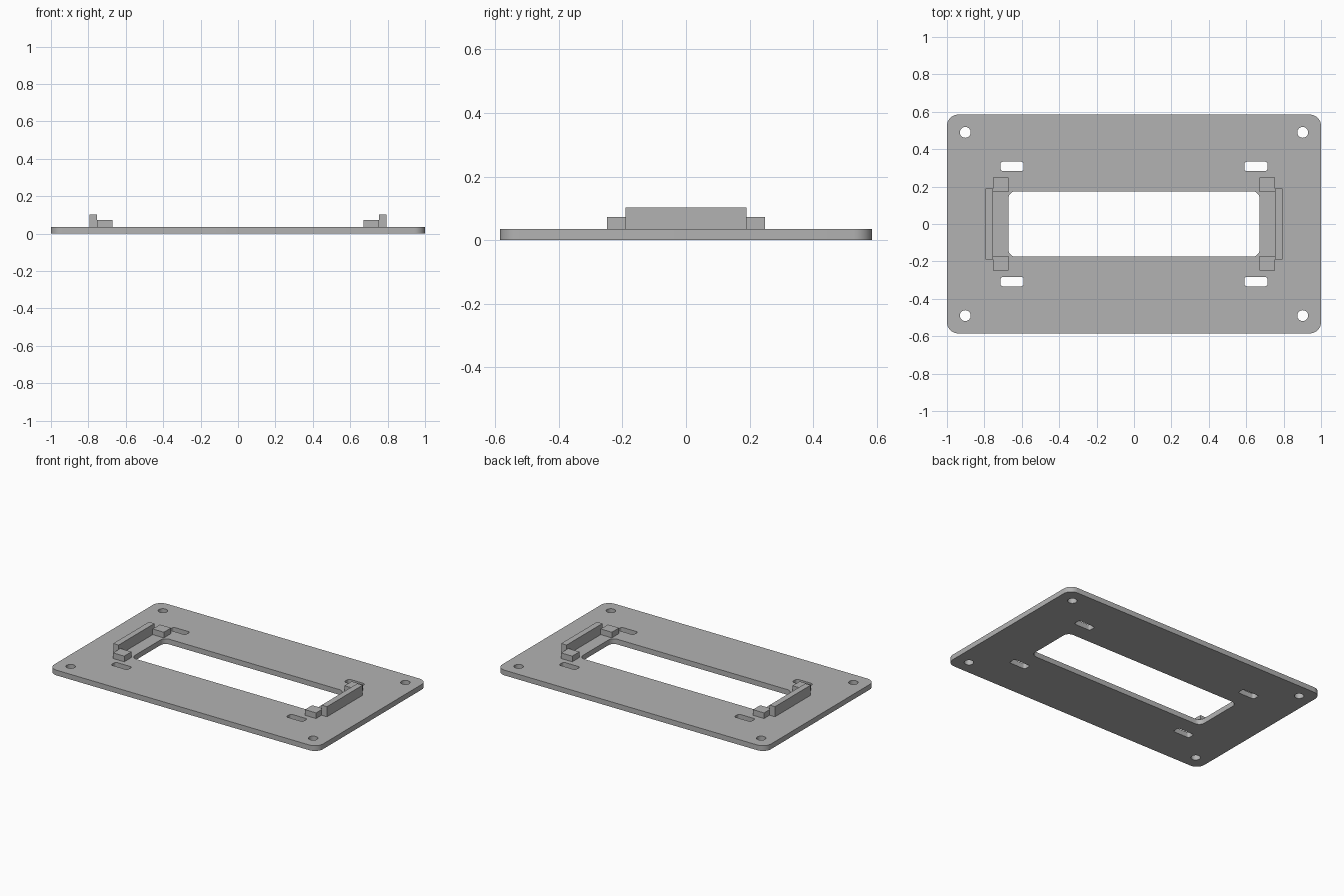
import bpy
import bmesh
from math import cos, sin, pi, radians

cube = bpy.data.objects.get("Cube")
if cube:
    bpy.data.objects.remove(cube, do_unlink=True)

grey = bpy.data.materials.new("plain grey")
grey.use_nodes = True
COLOUR = (0.45, 0.45, 0.45, 1)
grey.diffuse_color = COLOUR
grey.node_tree.nodes["Principled BSDF"].inputs["Base Color"].default_value = COLOUR

THICK = 0.035


def rounded_rect(cx, cy, hx, hy, r, steps=8):
    """Outline of a rectangle with rounded corners."""
    pts = []
    for k, (sx, sy) in enumerate([(1, 1), (-1, 1), (-1, -1), (1, -1)]):
        for i in range(steps + 1):
            a = (k + i / steps) * pi / 2
            pts.append((cx + sx * (hx - r) + r * cos(a),
                        cy + sy * (hy - r) + r * sin(a)))
    return pts


def circle(cx, cy, r, n=32):
    return [(cx + r * cos(2 * pi * i / n), cy + r * sin(2 * pi * i / n)) for i in range(n)]


def make_plate(name, outlines, thick):
    """Fill the first outline, leave the others as holes, and thicken."""
    curve = bpy.data.curves.new(name, "CURVE")
    curve.dimensions = "2D"
    curve.fill_mode = "BOTH"
    curve.extrude = thick / 2
    for pts in outlines:
        spline = curve.splines.new("POLY")
        spline.points.add(len(pts) - 1)
        for p, (x, y) in zip(spline.points, pts):
            p.co = (x, y, 0, 1)
        spline.use_cyclic_u = True
    obj = bpy.data.objects.new(name, curve)
    bpy.context.collection.objects.link(obj)
    bpy.ops.object.select_all(action="DESELECT")
    obj.select_set(True)
    bpy.context.view_layer.objects.active = obj
    bpy.ops.object.convert(target="MESH")
    obj = bpy.context.object
    # Weld caps to walls and stand the plate on the ground
    bm = bmesh.new()
    bm.from_mesh(obj.data)
    bmesh.ops.remove_doubles(bm, verts=bm.verts, dist=0.0001)
    bmesh.ops.recalc_face_normals(bm, faces=bm.faces)
    bmesh.ops.translate(bm, verts=bm.verts, vec=(0, 0, thick / 2))
    bm.to_mesh(obj.data)
    bm.free()
    obj.data.materials.clear()
    obj.data.materials.append(grey)
    bpy.ops.object.shade_smooth_by_angle(angle=radians(30))
    return obj


def make_box(name, x, y, z):
    """Box from (low, high) ranges."""
    mesh = bpy.data.meshes.new(name)
    bm = bmesh.new()
    bmesh.ops.create_cube(bm, size=1)
    for v in bm.verts:
        v.co = [lo + (c + 0.5) * (hi - lo) for c, (lo, hi) in zip(v.co, (x, y, z))]
    bm.to_mesh(mesh)
    bm.free()
    mesh.materials.append(grey)
    obj = bpy.data.objects.new(name, mesh)
    bpy.context.collection.objects.link(obj)


# Base plate with window, screw holes and strap slots
outlines = [rounded_rect(0, 0, 1, 0.585, 0.06), rounded_rect(0, 0, 0.672, 0.175, 0.04)]
for sx in (-1, 1):
    for sy in (-1, 1):
        outlines.append(circle(sx * 0.902, sy * 0.49, 0.029))
        outlines.append(rounded_rect(sx * 0.652, sy * 0.308, 0.062, 0.025, 0.014))
make_plate("base_plate", outlines, THICK)

# End rails and corner blocks beside the window
for side, s in (("left", 1), ("right", -1)):
    make_box(side + "_rail", sorted((s * 0.755, s * 0.795)), (-0.19, 0.19), (THICK, 0.103))
    for end, t in (("front", -1), ("back", 1)):
        make_box(f"{side}_{end}_block", sorted((s * 0.672, s * 0.755)),
                 sorted((t * 0.172, t * 0.249)), (THICK, 0.073))
